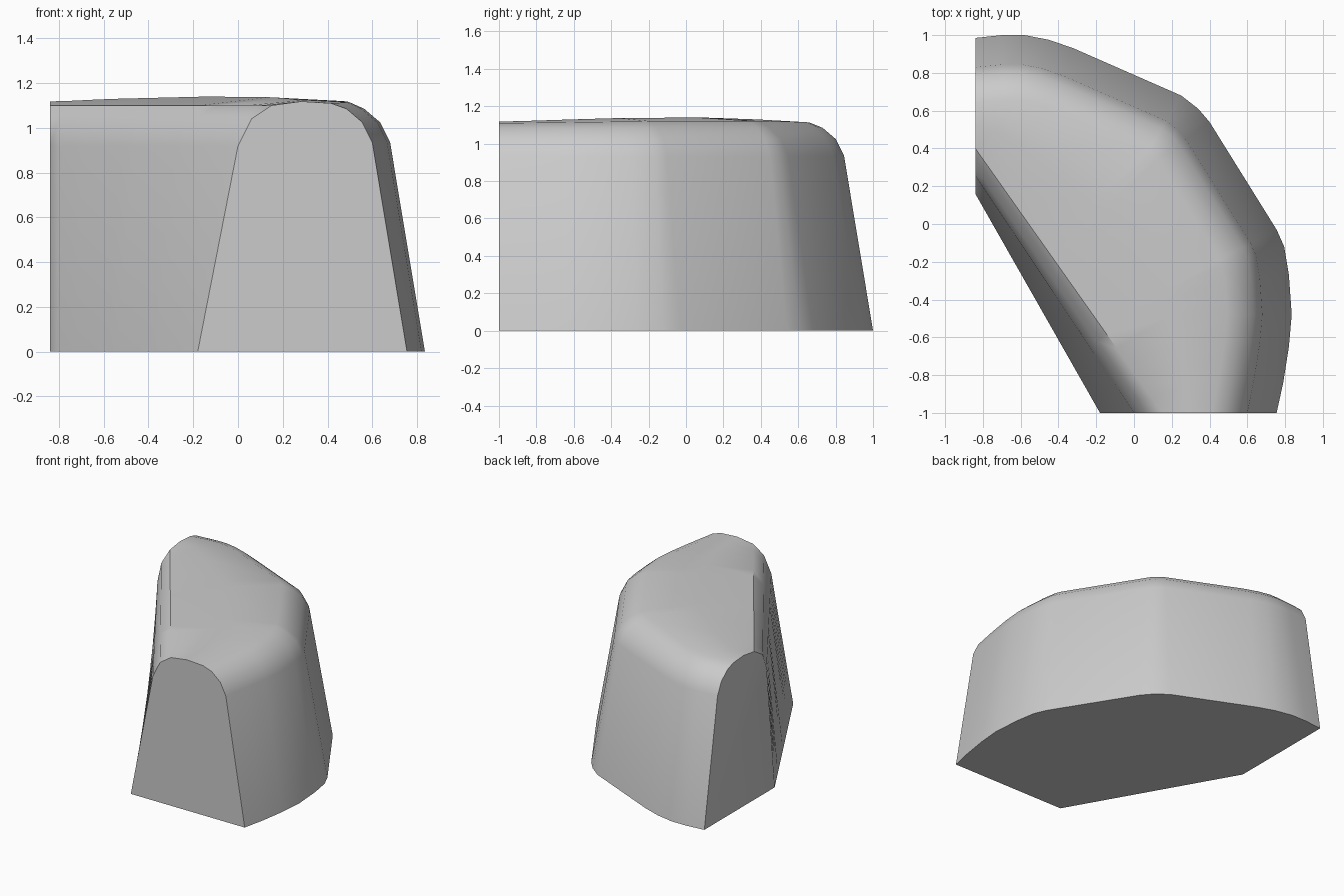
import bpy, bmesh, math
from mathutils import Vector

cube = bpy.data.objects.get("Cube")
if cube:
    bpy.data.objects.remove(cube, do_unlink=True)

# Single plain grey
grey = bpy.data.materials.new("light grey")
grey.use_nodes = True
grey.diffuse_color = (0.6, 0.6, 0.6, 1)
grey.node_tree.nodes["Principled BSDF"].inputs["Base Color"].default_value = (0.6, 0.6, 0.6, 1)

# Curved outer foot line, from the front end round to the side end
outline = [Vector(p) for p in (
    (0.755, -1), (0.79, -0.84), (0.82, -0.65), (0.835, -0.48), (0.82, -0.27),
    (0.795, -0.12), (0.755, -0.03), (0.4, 0.54), (0.34, 0.61), (0.25, 0.68),
    (-0.32, 0.93), (-0.45, 0.975), (-0.58, 1), (-0.7, 1), (-0.84, 0.985))]
last = len(outline) - 1
lengths = [0]
for a, b in zip(outline, outline[1:]):
    lengths.append(lengths[-1] + (b - a).length)
along = [d / lengths[-1] for d in lengths]


def inward(i):
    """Direction towards the middle; the end points stay in their flat end planes."""
    if i == 0:
        return Vector((-1, 0))
    if i == last:
        return Vector((0, -1))
    a = (outline[i] - outline[i - 1]).normalized()
    b = (outline[i + 1] - outline[i]).normalized()
    t = (a + b).normalized()
    return Vector((-t.y, t.x)) / t.dot(a)


def outer_ring(inset, z, bulge=0):
    return [(*(p + inward(i) * inset), z + bulge * math.sin(math.pi * along[i]))
            for i, p in enumerate(outline)]


def inner_ring(front_x, side_y, z):
    a, b = Vector((front_x, -1, z)), Vector((-0.84, side_y, z))
    return [tuple(a.lerp(b, t)) for t in along]


# Rings run up the outer wall, over the crown and down the straight inner wall
outer = [outer_ring(0, 0), outer_ring(0.155, 0.935), outer_ring(0.2, 1.025),
         outer_ring(0.27, 1.085), outer_ring(0.34, 1.11, 0.012)]
inner = [inner_ring(0.15, 0.40, 1.1), inner_ring(0.06, 0.30, 1.04),
         inner_ring(0, 0.255, 0.92), inner_ring(-0.18, 0.16, 0)]
crown = []
for i, (a, b) in enumerate(zip(outer[-1], inner[0])):
    mid = (Vector(a) + Vector(b)) / 2
    mid.z = 1.118 + 0.022 * math.sin(math.pi * along[i])
    crown.append(tuple(mid))
rings = outer + [crown] + inner

# Solid body: lofted shell, two flat ends and a flat underside
bm = bmesh.new()
grid = [[bm.verts.new(p) for p in ring] for ring in rings]
for lower, upper in zip(grid, grid[1:]):
    for i in range(last):
        bm.faces.new((lower[i], lower[i + 1], upper[i + 1], upper[i]))
bm.faces.new([ring[0] for ring in grid])
bm.faces.new([ring[-1] for ring in reversed(grid)])
bm.faces.new(grid[0][::-1] + grid[-1])
bmesh.ops.recalc_face_normals(bm, faces=bm.faces)
mesh = bpy.data.meshes.new("curved_block")
bm.to_mesh(mesh)
bm.free()
mesh.materials.append(grey)
block = bpy.data.objects.new("curved_block", mesh)
bpy.context.collection.objects.link(block)
bpy.ops.object.select_all(action="DESELECT")
block.select_set(True)
bpy.context.view_layer.objects.active = block
bpy.ops.object.shade_smooth_by_angle(angle=math.radians(35))
